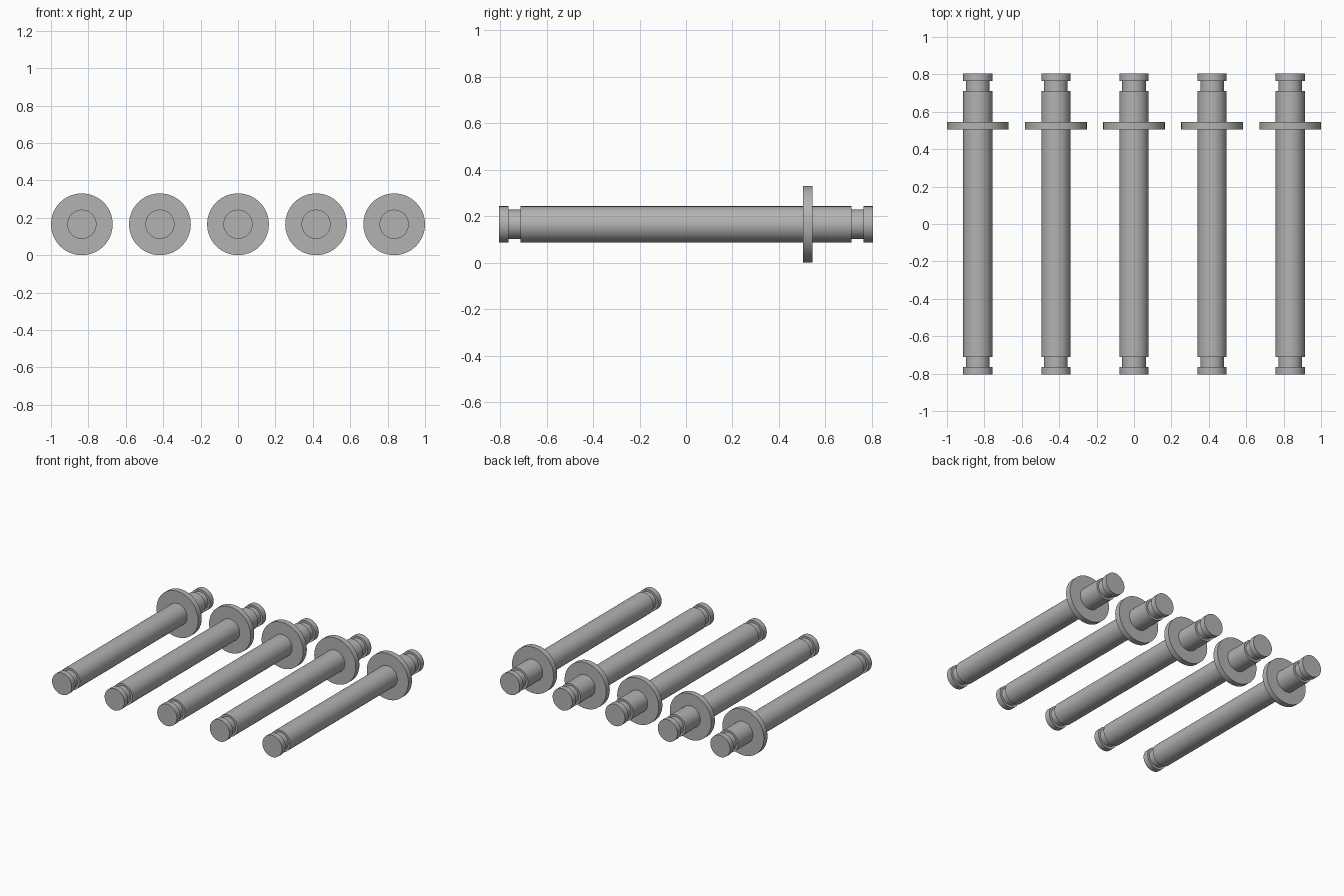
import bpy, bmesh, math

if "Cube" in bpy.data.objects:
    bpy.data.objects.remove(bpy.data.objects["Cube"])

SEGMENTS = 64
CENTRE_Z = 0.165

steel = bpy.data.materials.new("grey steel")
steel.diffuse_color = (0.45, 0.45, 0.45, 1.0)
steel.use_nodes = True
steel.node_tree.nodes["Principled BSDF"].inputs["Base Color"].default_value = steel.diffuse_color

# Half-section of the pin as (radius, y): end caps, clip grooves, shaft and collar
PROFILE = [
    (0.078, -0.805), (0.078, -0.764), (0.063, -0.764), (0.063, -0.712),
    (0.078, -0.712), (0.078, 0.504), (0.165, 0.504), (0.165, 0.545),
    (0.078, 0.545), (0.078, 0.712), (0.063, 0.712), (0.063, 0.764),
    (0.078, 0.764), (0.078, 0.805),
]


def lathe_mesh(name, profile):
    """Revolve the profile around the y axis and cap both ends."""
    bm = bmesh.new()
    rings = []
    for r, y in profile:
        angles = [math.tau * i / SEGMENTS for i in range(SEGMENTS)]
        rings.append([bm.verts.new((r * math.cos(a), y, r * math.sin(a))) for a in angles])
    for a, b in zip(rings, rings[1:]):
        for i in range(SEGMENTS):
            j = (i + 1) % SEGMENTS
            bm.faces.new((a[i], a[j], b[j], b[i]))
    bm.faces.new(rings[0])
    bm.faces.new(rings[-1])
    bmesh.ops.recalc_face_normals(bm, faces=bm.faces)
    mesh = bpy.data.meshes.new(name)
    bm.to_mesh(mesh)
    bm.free()
    mesh.materials.append(steel)
    return mesh


# Row of five identical collared pins sharing one mesh
pin_mesh = lathe_mesh("collared_pin", PROFILE)
for n in range(5):
    pin = bpy.data.objects.new(f"collared_pin_{n + 1}", pin_mesh)
    pin.location = ((n - 2) * 0.4175, 0, CENTRE_Z)
    bpy.context.collection.objects.link(pin)
    pin.select_set(True)
    bpy.context.view_layer.objects.active = pin

# Round walls smooth, steps sharp
bpy.ops.object.shade_smooth_by_angle(angle=math.radians(30))
